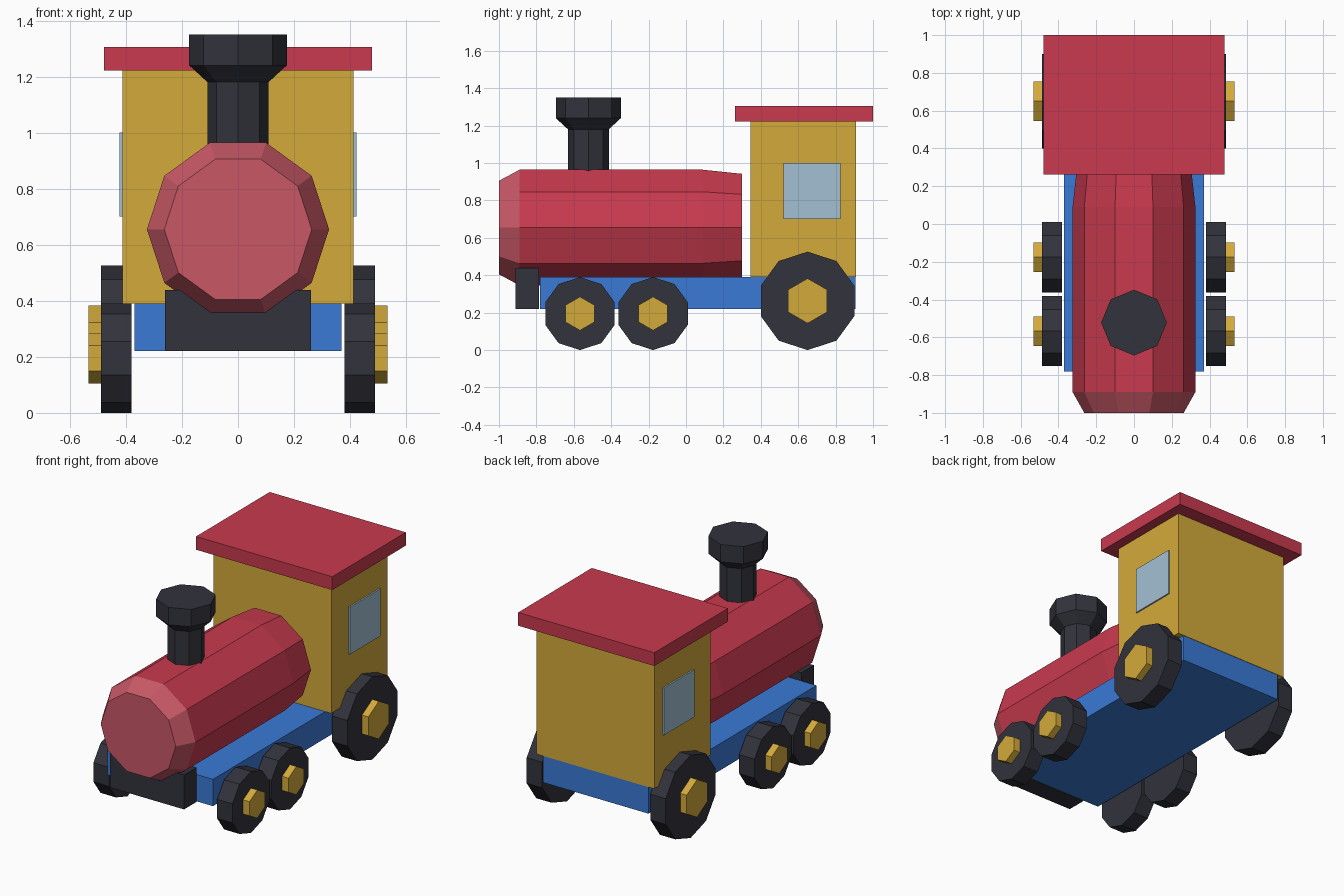
import bpy
import bmesh
from math import cos, sin, pi
from mathutils import Matrix, Vector

cube = bpy.data.objects.get("Cube")
if cube:
    bpy.data.objects.remove(cube, do_unlink=True)


def material(name, rgb):
    """Flat colour from display values 0-255, stored as linear."""
    linear = [((c / 255 + 0.055) / 1.055) ** 2.4 for c in rgb] + [1.0]
    mat = bpy.data.materials.new(name)
    mat.use_nodes = True
    mat.diffuse_color = linear
    mat.node_tree.nodes["Principled BSDF"].inputs["Base Color"].default_value = linear
    return mat


RED = material("red paint", (200, 58, 78))
NOSE = material("pale red nose", (200, 88, 102))
YELLOW = material("yellow paint", (212, 170, 58))
BLUE = material("blue paint", (58, 122, 214))
BLACK = material("charcoal", (50, 51, 60))
GLASS = material("window blue", (162, 192, 212))

# Turn the local z axis onto each world axis
ALONG = {
    "x": Matrix.Rotation(pi / 2, 4, "Y"),
    "y": Matrix.Rotation(-pi / 2, 4, "X"),
    "z": Matrix.Identity(4),
}


def finish(name, bm, mat):
    bmesh.ops.recalc_face_normals(bm, faces=bm.faces)
    mesh = bpy.data.meshes.new(name)
    bm.to_mesh(mesh)
    bm.free()
    mesh.materials.append(mat)
    obj = bpy.data.objects.new(name, mesh)
    bpy.context.collection.objects.link(obj)
    return obj


def box(name, mat, x, y, z):
    """Box from (low, high) ranges on each axis."""
    ranges = (x, y, z)
    bm = bmesh.new()
    bmesh.ops.create_cube(bm, size=1)
    for v in bm.verts:
        v.co = Vector([(a + b) / 2 + c * (b - a) for c, (a, b) in zip(v.co, ranges)])
    return finish(name, bm, mat)


def lathe(name, mat, axis, centre, sides, profile):
    """Capped faceted solid from (distance along axis, radius) rings."""
    bm = bmesh.new()
    rings = []
    for d, r in profile:
        angles = [2 * pi * i / sides for i in range(sides)]
        rings.append([bm.verts.new((r * cos(a), r * sin(a), d)) for a in angles])
    for low, high in zip(rings, rings[1:]):
        for i in range(sides):
            j = (i + 1) % sides
            bm.faces.new((low[i], low[j], high[j], high[i]))
    bm.faces.new(rings[0])
    bm.faces.new(rings[-1])
    bm.transform(Matrix.Translation(centre) @ ALONG[axis])
    return finish(name, bm, mat)


# Chassis and front bumper
box("chassis", BLUE, (-0.37, 0.37), (-0.78, 0.905), (0.22, 0.39))
box("bumper", BLACK, (-0.26, 0.26), (-0.912, -0.785), (0.22, 0.438))

# Boiler with a paler tapered nose
boiler = lathe("boiler", RED, "y", (0, 0, 0.655), 10,
               [(-1.0, 0.263), (-0.89, 0.325), (0.09, 0.325), (0.3, 0.302)])
boiler.data.materials.append(NOSE)
for face in boiler.data.polygons:
    if face.center.y < -0.9:
        face.material_index = 1

# Chimney with flared top
lathe("chimney", BLACK, "z", (0, -0.522, 0), 8,
      [(0.9, 0.109), (1.18, 0.109), (1.24, 0.174), (1.35, 0.174)])

# Cab and roof
box("cab", YELLOW, (-0.413, 0.413), (0.345, 0.908), (0.39, 1.222))
box("roof", RED, (-0.478, 0.478), (0.262, 1.0), (1.222, 1.306))

# Windows, wheels and hubs on both sides
WHEELS = [("front", -0.567, 0.195, 0.09),
          ("middle", -0.176, 0.195, 0.09),
          ("rear", 0.65, 0.263, 0.12)]
for side, word in ((1, "left"), (-1, "right")):
    box(word + "_window", GLASS, tuple(sorted((side * 0.413, side * 0.4225))),
        (0.52, 0.825), (0.70, 1.0))
    for place, y, radius, hub in WHEELS:
        centre = (0, y, radius)
        lathe(f"{place}_{word}_wheel", BLACK, "x", centre, 10,
              [(side * 0.38, radius), (side * 0.488, radius)])
        lathe(f"{place}_{word}_hub", YELLOW, "x", centre, 6,
              [(side * 0.47, hub), (side * 0.533, hub)])
